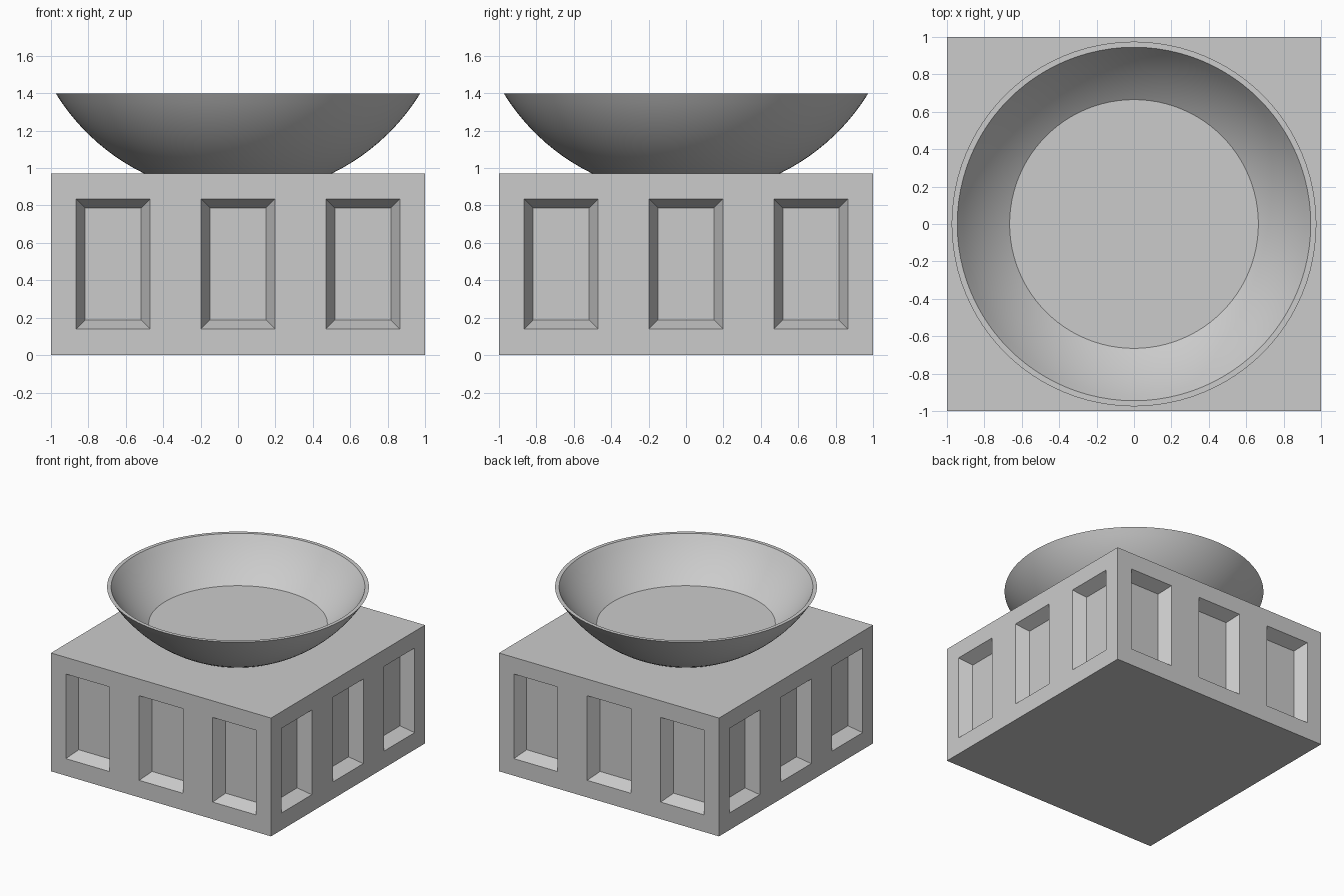
import bpy, bmesh, math
from mathutils import Matrix

if "Cube" in bpy.data.objects:
    bpy.data.objects.remove(bpy.data.objects["Cube"])


def make_object(name, bm):
    bmesh.ops.recalc_face_normals(bm, faces=bm.faces)
    mesh = bpy.data.meshes.new(name)
    bm.to_mesh(mesh)
    bm.free()
    obj = bpy.data.objects.new(name, mesh)
    bpy.context.collection.objects.link(obj)
    return obj


def smooth(obj):
    bpy.ops.object.select_all(action='DESELECT')
    obj.select_set(True)
    bpy.context.view_layer.objects.active = obj
    bpy.ops.object.shade_smooth_by_angle(angle=math.radians(35))


# Pedestal: four walls divided into cells, three recessed panels in each
cols = [-1, -0.865, -0.47, -0.198, 0.198, 0.47, 0.865, 1]
rows = [0, 0.14, 0.835, 0.972]
bm = bmesh.new()
panels = []
for side in range(4):
    turn = Matrix.Rotation(side * math.pi / 2, 4, 'Z')
    grid = [[bm.verts.new(turn @ Matrix.Translation((x, -1, z)).translation)
             for x in cols] for z in rows]
    for r in range(3):
        for c in range(7):
            face = bm.faces.new((grid[r][c], grid[r][c + 1],
                                 grid[r + 1][c + 1], grid[r + 1][c]))
            if r == 1 and c % 2 == 1:
                panels.append(face)
bmesh.ops.remove_doubles(bm, verts=bm.verts, dist=1e-4)
bm.normal_update()
bmesh.ops.inset_individual(bm, faces=panels, thickness=0.067, depth=-0.1)

# Flat top and underside of the pedestal
for z in (rows[0], rows[-1]):
    loop = [v for v in bm.verts if abs(v.co.z - z) < 1e-4]
    loop.sort(key=lambda v: math.atan2(v.co.y, v.co.x))
    bm.faces.new(loop)
make_object("pedestal", bm)

# Bowl: two concentric spherical arcs joined by a flat rim, spun around z
CENTRE, RIM_Z, STEPS, SIDES = 2.0, 1.4, 20, 96


def arc(rim_radius):
    radius = math.hypot(rim_radius, CENTRE - RIM_Z)
    end = math.asin(rim_radius / radius)
    return [(radius * math.sin(end * i / STEPS), 0,
             CENTRE - radius * math.cos(end * i / STEPS))
            for i in range(STEPS + 1)]


bm = bmesh.new()
profile = [bm.verts.new(p) for p in arc(0.975) + arc(0.945)[::-1]]
edges = [bm.edges.new(pair) for pair in zip(profile, profile[1:])]
bmesh.ops.spin(bm, geom=profile + edges, cent=(0, 0, 0), axis=(0, 0, 1),
               angle=math.tau, steps=SIDES, use_merge=True)
bmesh.ops.remove_doubles(bm, verts=bm.verts, dist=1e-4)
smooth(make_object("bowl", bm))

# Level surface of the water inside the bowl
bm = bmesh.new()
bmesh.ops.create_circle(bm, cap_ends=True, cap_tris=True, segments=SIDES,
                        radius=0.672, matrix=Matrix.Translation((0, 0, 1.1)))
water = make_object("water", bm)
if water.data.polygons[0].normal.z < 0:
    water.data.flip_normals()
smooth(water)
